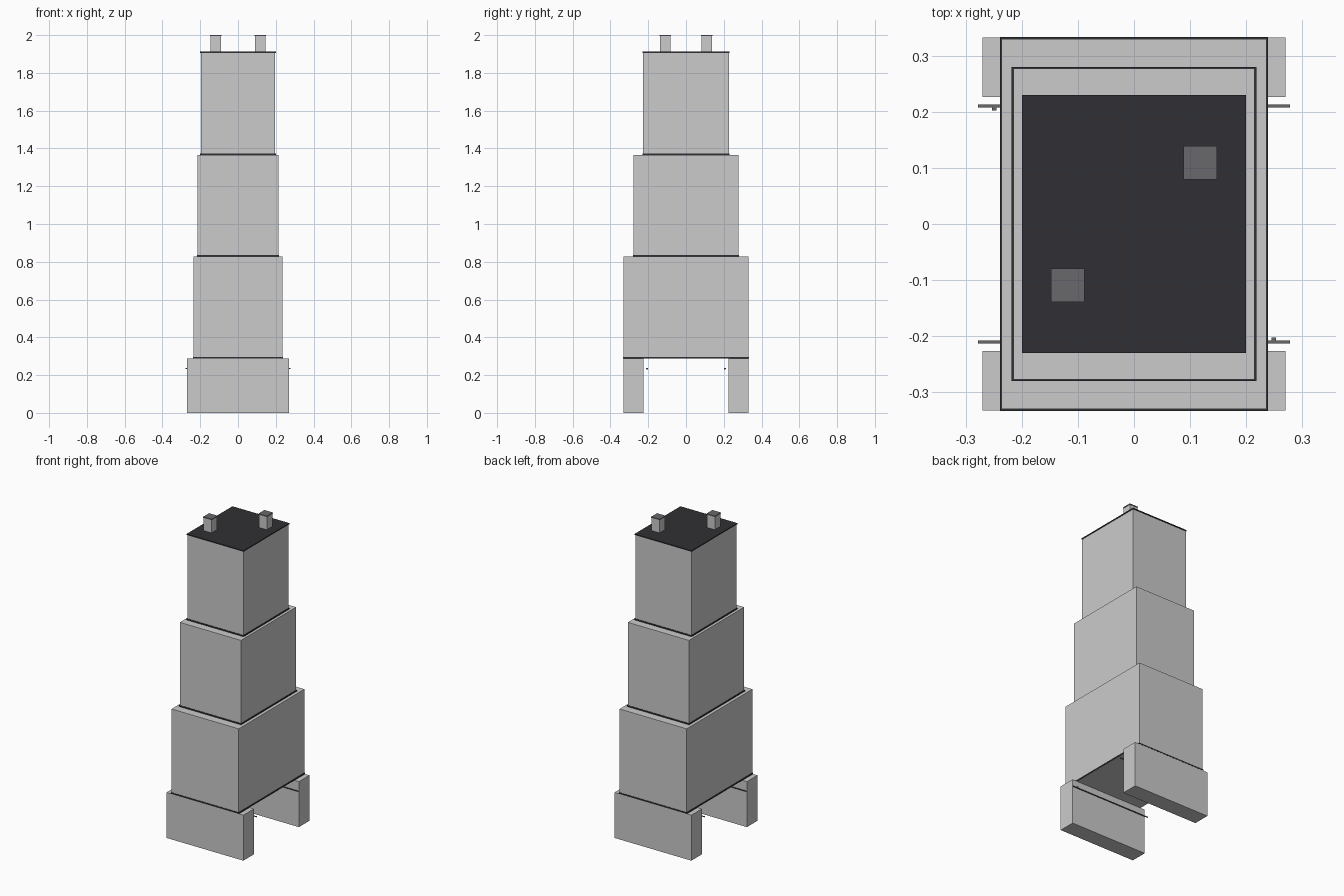
import bpy, bmesh
from mathutils import Vector

if "Cube" in bpy.data.objects:
    bpy.data.objects.remove(bpy.data.objects["Cube"])


def material(name, color):
    m = bpy.data.materials.new(name)
    m.diffuse_color = (*color, 1)
    m.use_nodes = True
    m.node_tree.nodes["Principled BSDF"].inputs["Base Color"].default_value = m.diffuse_color
    return m


dark = material("dark_trim", (0.03, 0.03, 0.035))
cap_grey = material("cap_grey", (0.14, 0.14, 0.15))


def box(name, lo, hi, mat=None):
    lo, hi = Vector(lo), Vector(hi)
    bm = bmesh.new()
    bmesh.ops.create_cube(bm, size=1)
    size, mid = hi - lo, (hi + lo) / 2
    for v in bm.verts:
        v.co = Vector([v.co[i] * size[i] + mid[i] for i in range(3)])
    mesh = bpy.data.meshes.new(name)
    bm.to_mesh(mesh)
    bm.free()
    ob = bpy.data.objects.new(name, mesh)
    bpy.context.collection.objects.link(ob)
    if mat:
        mesh.materials.append(mat)
    return ob


def slab(name, hx, hy, z0, z1, mat=None):
    return box(name, (-hx, -hy, z0), (hx, hy, z1), mat)


# Stepped tower tiers, each with a thin dark band around its base
tiers = [("lower", 0.236, 0.33, 0.288, 0.828),
         ("middle", 0.215, 0.277, 0.828, 1.364),
         ("upper", 0.197, 0.227, 1.364, 1.905)]
for name, hx, hy, z0, z1 in tiers:
    slab(name + "_tier", hx, hy, z0, z1)
    slab(name + "_tier_band", hx + 0.003, hy + 0.003, z0 + 0.001, z0 + 0.009, dark)

# Flat dark roof
slab("roof", 0.2, 0.23, 1.905, 1.912, dark)

# Parts repeated at both ends, turned half a circle (s = -1 front, 1 back)
for s, side in ((-1, "front"), (1, "back")):
    def pair(name, x0, x1, y0, y1, z0, z1, mat=None):
        xs, ys = sorted((s * x0, s * x1)), sorted((s * y0, s * y1))
        return box(side + "_" + name, (xs[0], ys[0], z0), (xs[1], ys[1], z1), mat)

    # Supporting pier
    pair("pier", -0.27, 0.27, 0.226, 0.332, 0, 0.289)
    # Thin rail on the inner side of the pier, with a small knob near one end
    pair("rail", -0.278, 0.278, 0.208, 0.213, 0.232, 0.237, cap_grey)
    pair("rail_knob", -0.253, -0.245, 0.202, 0.209, 0.231, 0.238, cap_grey)
    # Roof chimney with thin cap
    pair("chimney", 0.09, 0.146, 0.081, 0.137, 1.908, 1.995)
    pair("chimney_cap", 0.088, 0.148, 0.079, 0.139, 1.994, 2.0, cap_grey)
